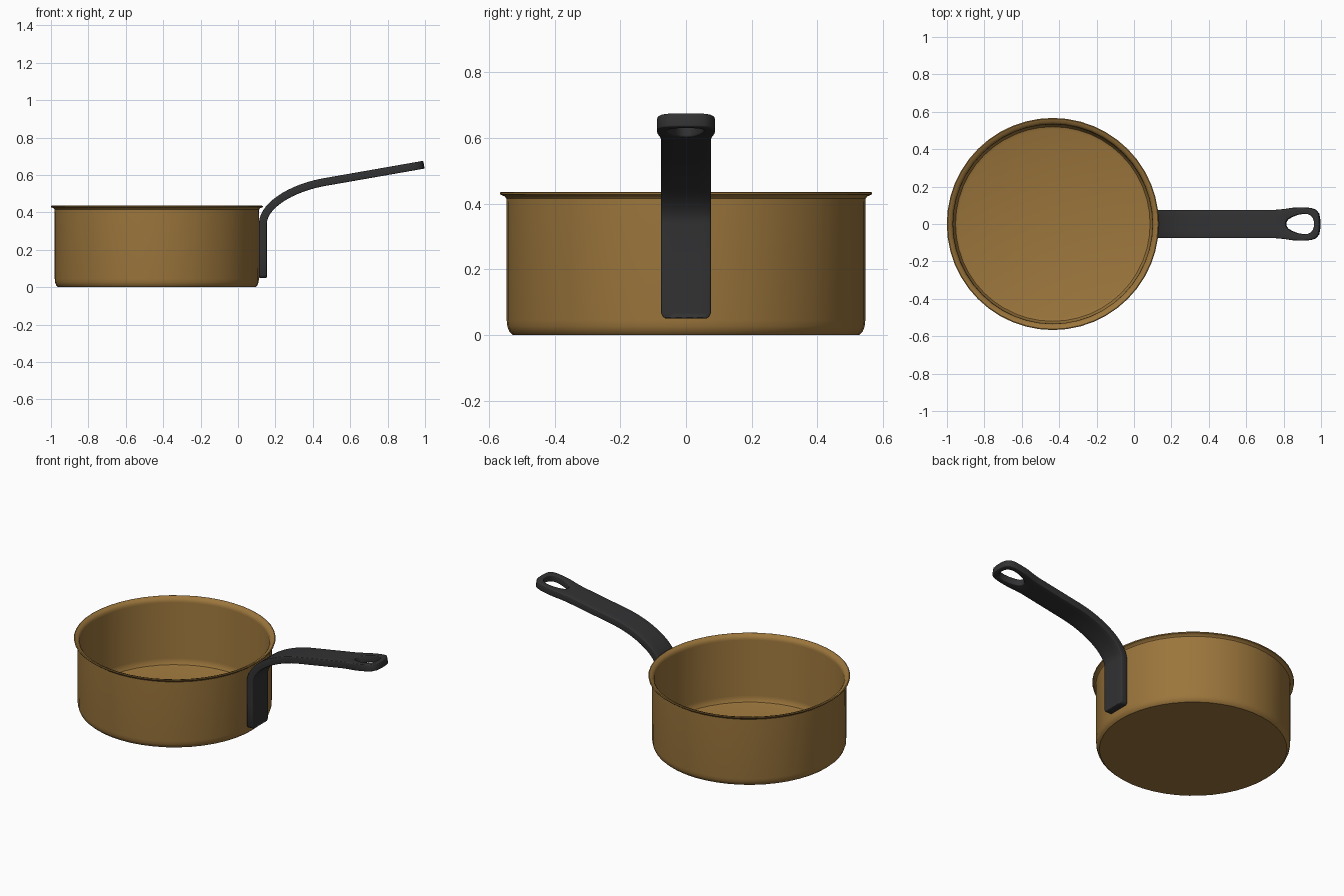
import bpy, bmesh, math
from mathutils import Vector

if "Cube" in bpy.data.objects:
    bpy.data.objects.remove(bpy.data.objects["Cube"])


def material(name, color):
    mat = bpy.data.materials.new(name)
    mat.diffuse_color = color
    mat.use_nodes = True
    mat.node_tree.nodes["Principled BSDF"].inputs["Base Color"].default_value = mat.diffuse_color
    return mat


def make_object(name, bm, mat):
    mesh = bpy.data.meshes.new(name)
    bmesh.ops.remove_doubles(bm, verts=bm.verts, dist=0.0005)
    bmesh.ops.recalc_face_normals(bm, faces=bm.faces)
    bm.to_mesh(mesh)
    bm.free()
    obj = bpy.data.objects.new(name, mesh)
    bpy.context.collection.objects.link(obj)
    mesh.materials.append(mat)
    return obj


def smooth(obj, degrees):
    bpy.ops.object.select_all(action='DESELECT')
    obj.select_set(True)
    bpy.context.view_layer.objects.active = obj
    bpy.ops.object.shade_smooth_by_angle(angle=math.radians(degrees))


copper = material("copper", (0.33, 0.18, 0.045, 1))
iron = material("iron", (0.032, 0.032, 0.034, 1))

# Pan: closed wall profile (radius, z) spun around its own axis
profile = [(0, 0), (0.527, 0), (0.538, 0.01), (0.544, 0.026), (0.546, 0.045),
           (0.547, 0.415), (0.552, 0.422), (0.566, 0.428), (0.567, 0.434),
           (0.562, 0.436), (0.544, 0.43), (0.535, 0.418), (0.533, 0.405),
           (0.532, 0.06), (0.529, 0.04), (0.52, 0.025), (0.505, 0.02), (0, 0.02)]
bm = bmesh.new()
verts = [bm.verts.new((r, 0, z)) for r, z in profile]
edges = [bm.edges.new(pair) for pair in zip(verts, verts[1:])]
bmesh.ops.spin(bm, geom=verts + edges, cent=(0, 0, 0), axis=(0, 0, 1),
               angle=math.tau, steps=48, use_duplicate=False)
pan = make_object("pan_body", bm, copper)
pan.location.x = -0.434
smooth(pan, 35)

# Handle centre line: upright mount, bend, straight grip
eye_x, slope = 0.76, 0.175
bend = [Vector(p) for p in ((0.133, 0, 0.34), (0.133, 0, 0.43),
                            (0.27, 0, 0.525), (0.45, 0, 0.56))]


def bezier(t):
    a, b, c, d = bend
    return a*(1-t)**3 + b*3*t*(1-t)**2 + c*3*t*t*(1-t) + d*t**3


def grip(x, y):
    return Vector((x, y, 0.56 + slope * (x - 0.45)))


path = [Vector((0.133, 0, z)) for z in (0.05, 0.055, 0.066, 0.2)]
path += [bezier(i / 14) for i in range(15)] + [grip(0.6, 0), grip(eye_x, 0)]
widths = [0.062, 0.07] + [0.076] * (len(path) - 2)

# Handle sheet: strip along the path
bm = bmesh.new()
rows = [[bm.verts.new(p + Vector((0, w * f, 0))) for f in (-1, -0.5, 0, 0.5, 1)]
        for p, w in zip(path, widths)]
for low, high in zip(rows, rows[1:]):
    for i in range(4):
        bm.faces.new((low[i], low[i+1], high[i+1], high[i]))

# Hanging eye: quads between the outer outline and the teardrop hole
outer = [(eye_x, 0), (eye_x, 0.038), (eye_x, 0.076), (0.805, 0.08), (0.85, 0.087),
         (0.9, 0.089), (0.945, 0.086), (0.972, 0.076), (0.988, 0.055),
         (0.993, 0.028), (0.994, 0)]
inner = [(0.812, 0), (0.814, 0.012), (0.822, 0.024), (0.845, 0.038), (0.875, 0.049),
         (0.905, 0.054), (0.93, 0.053), (0.948, 0.045), (0.959, 0.031),
         (0.964, 0.016), (0.965, 0)]
for side in (1, -1):
    rim = [bm.verts.new(grip(x, side * y)) for x, y in outer]
    hole = [bm.verts.new(grip(x, side * y)) for x, y in inner]
    for i in range(len(rim) - 1):
        bm.faces.new((rim[i], rim[i+1], hole[i+1], hole[i]))
handle = make_object("handle", bm, iron)

# Thickness and rounded edges
solid = handle.modifiers.new("thickness", 'SOLIDIFY')
solid.thickness = 0.042
solid.offset = 0
round_edges = handle.modifiers.new("rounding", 'BEVEL')
round_edges.width = 0.013
round_edges.segments = 3
round_edges.limit_method = 'ANGLE'
round_edges.angle_limit = math.radians(60)
smooth(handle, 40)
